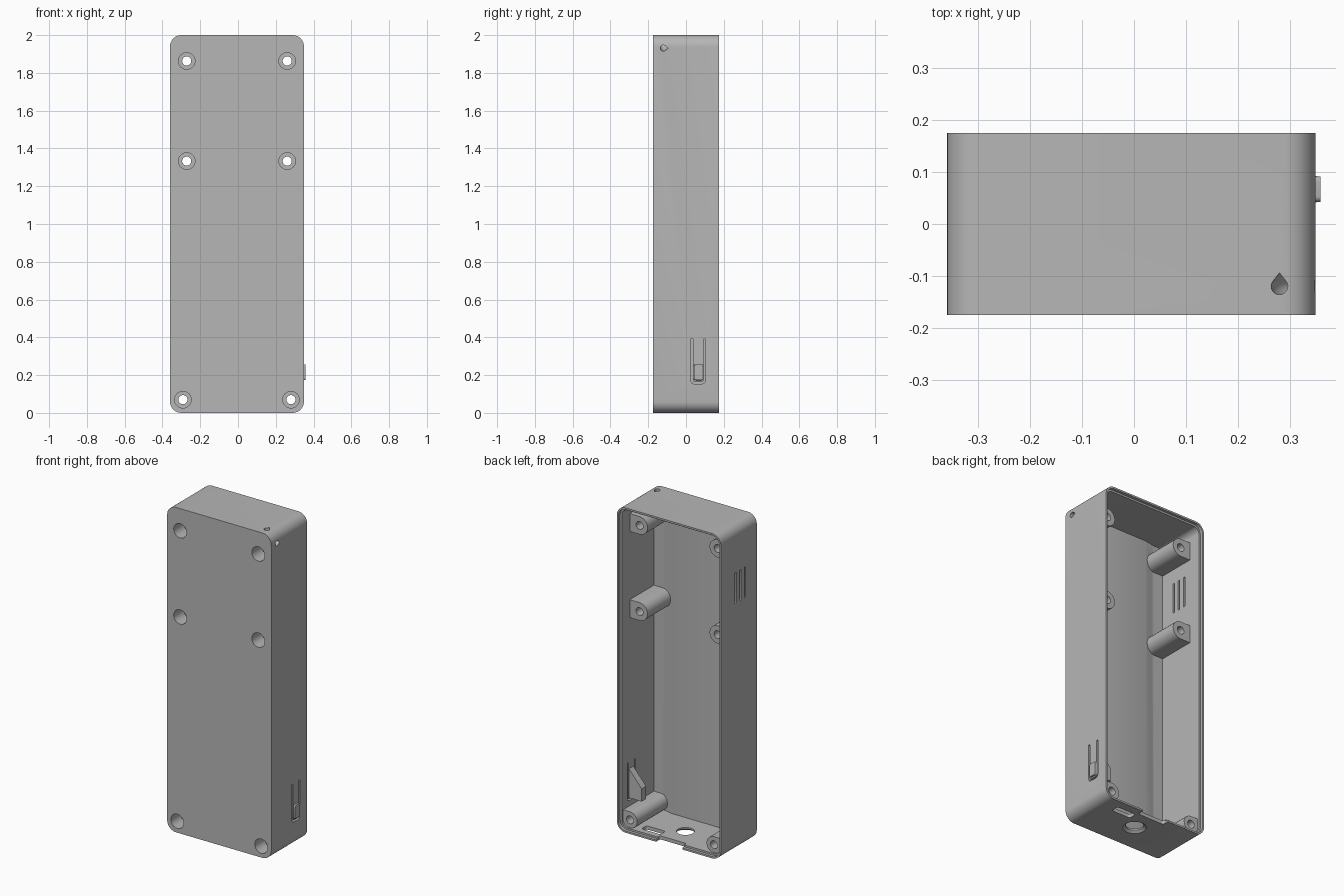
import bpy, bmesh, math
from mathutils import Vector

cube = bpy.data.objects.get("Cube")
if cube:
    bpy.data.objects.remove(cube, do_unlink=True)

grey = bpy.data.materials.new("plain_grey")
grey.use_nodes = True
GREY = (0.47, 0.47, 0.47, 1)
grey.diffuse_color = GREY
grey.node_tree.nodes["Principled BSDF"].inputs["Base Color"].default_value = GREY

CX = -0.0055             # body centre in x
HALF_W, HALF_D, H = 0.3545, 0.175, 2.0
RADIUS, WALL = 0.06, 0.022
RIGHT = CX + HALF_W


def make_object(name, bm):
    bmesh.ops.recalc_face_normals(bm, faces=bm.faces)
    mesh = bpy.data.meshes.new(name)
    bm.to_mesh(mesh)
    bm.free()
    mesh.materials.append(grey)
    obj = bpy.data.objects.new(name, mesh)
    bpy.context.collection.objects.link(obj)
    return obj


def prism(name, points, start, end, axis="y", taper=1.0):
    """Extrude a 2D outline along an axis, optionally scaling the far end."""
    place = {"x": lambda u, v, d: (d, u, v),
             "y": lambda u, v, d: (u, d, v),
             "z": lambda u, v, d: (u, v, d)}[axis]
    n = len(points)
    cu = sum(p[0] for p in points) / n
    cv = sum(p[1] for p in points) / n
    bm = bmesh.new()
    near = [bm.verts.new(place(u, v, start)) for u, v in points]
    far = [bm.verts.new(place(cu + (u - cu) * taper, cv + (v - cv) * taper, end))
           for u, v in points]
    bm.faces.new(near)
    bm.faces.new(far)
    for i in range(n):
        j = (i + 1) % n
        bm.faces.new((near[i], near[j], far[j], far[i]))
    return make_object(name, bm)


def arc(cu, cv, r, a0, a1, steps):
    angles = [math.radians(a0 + (a1 - a0) * i / steps) for i in range(steps + 1)]
    return [(cu + r * math.cos(a), cv + r * math.sin(a)) for a in angles]


def circle(cu, cv, r, steps=32):
    return arc(cu, cv, r, 0, 360, steps)[:-1]


def rounded(cu, cv, w, h, r, steps=8):
    a, b = w / 2 - r, h / 2 - r
    corners = [(a, b, 0), (-a, b, 90), (-a, -b, 180), (a, -b, 270)]
    return [p for x, y, t in corners for p in arc(cu + x, cv + y, r, t, t + 90, steps)]


def inset_outline(t):
    return rounded(CX, H / 2, 2 * (HALF_W - t), H - 2 * t, RADIUS - t)


def combine(operation, tool):
    """Apply a boolean to the case and remove the helper."""
    tool.hide_render = True
    mod = case.modifiers.new(operation.lower(), "BOOLEAN")
    mod.operation, mod.solver, mod.object = operation, "EXACT", tool
    bpy.context.view_layer.objects.active = case
    bpy.ops.object.modifier_apply(modifier=mod.name)
    bpy.data.objects.remove(tool, do_unlink=True)


def add(tool):
    combine("UNION", tool)


def cut(tool):
    combine("DIFFERENCE", tool)


# Open-backed case with a thin stepped rim
case = prism("case", inset_outline(0), -HALF_D, HALF_D)
cut(prism("cavity", inset_outline(WALL), -0.155, 0.3))
cut(prism("rim_step", inset_outline(0.011), 0.157, 0.3))

# Slightly raised inner floor with sloped borders
add(prism("inner_floor", [(CX - 0.31, -0.165), (CX + 0.31, -0.165),
                          (CX + 0.2, -0.142), (CX - 0.2, -0.142)],
          0.012, H - 0.012, "z"))

# Screw posts merged with the side walls: offset, height, radius, end depth
posts = [(0.266, 1.863, 0.055, 0.08), (0.266, 1.333, 0.055, 0.08),
         (0.286, 0.07, 0.05, 0.145)]
for side in (-1, 1):
    for off, z, r, end in posts:
        outline = [(CX + side * u, v) for u, v in
                   arc(off, z, r, 90, 270, 12)
                   + [(HALF_W - 0.016, z - r), (HALF_W - 0.016, z + r)]]
        add(prism("post", outline, -0.165, end))

# Solid corner carrying the strap tunnel
add(prism("strap_corner", [(0.225, H - 0.015), (0.289, H - 0.015),
                           (0.333, 1.94), (0.333, 1.877)], -0.165, -0.08))

# Counterbored screw holes
for side in (-1, 1):
    for off, z, r, end in posts:
        x = CX + side * off
        cut(prism("screw_hole", circle(x, z, 0.024), -0.3, 0.3))
        cut(prism("counterbore", circle(x, z, 0.044), -0.2, -0.08))

# Teardrop strap tunnel swept around the top corner
bm = bmesh.new()
drop = arc(0, 0, 0.016, 140, 400, 14) + [(0, 0.026)]
ring = [bm.verts.new((RIGHT - 0.069 + u, -0.12 + v, H)) for u, v in drop]
edges = [bm.edges.new((ring[i], ring[(i + 1) % len(ring)])) for i in range(len(ring))]
bmesh.ops.spin(bm, geom=ring + edges, cent=Vector((RIGHT, 0, H)), axis=(0, 1, 0),
               angle=math.tau, steps=40)
bmesh.ops.remove_doubles(bm, verts=bm.verts, dist=0.0005)
cut(make_object("strap_tunnel", bm))

# Three vent slits in one side wall
for y in (0.03, -0.015, -0.06):
    cut(prism("vent", rounded(y, 1.625, 0.013, 0.19, 0.006, 4), -0.45, -0.3, "x"))

# Bottom openings: round chamfered hole, connector slot, rim notch
cut(prism("round_hole", circle(0, 0.005, 0.05), -0.1, 0.1, "z"))
cut(prism("round_chamfer", circle(0, 0.005, 0.078), -0.01, 0.015, "z", 0.6))
cut(prism("connector_slot", rounded(0.155, 0.095, 0.13, 0.05, 0.015), -0.1, 0.06, "z"))
cut(prism("rim_notch", rounded(-0.008, 0.2, 0.18, 0.13, 0.01), -0.1, 0.06, "z"))

# Flexible push tab: bump outside, wedge inside, U-shaped slot around it
add(prism("push_bump", rounded(0.067, 0.215, 0.054, 0.09, 0.012), 0.335, 0.3585, "x", 0.9))
add(prism("push_wedge", [(0.335, 0.172), (0.24, 0.172), (0.24, 0.25), (0.335, 0.36)],
          0.045, 0.088))
slot = [(0.025, 0.39), (0.025, 0.17), (0.03, 0.159), (0.041, 0.154)]
inner = [(0.036, 0.39), (0.036, 0.173), (0.038, 0.168), (0.043, 0.165)]
MID = 0.0645


def mirrored(pts):
    return pts + [(2 * MID - u, v) for u, v in reversed(pts)]


cut(prism("tab_slot", mirrored(slot) + mirrored(inner)[::-1], 0.3, 0.4, "x"))

# Smooth the curved walls, keep the edges sharp
bpy.ops.object.select_all(action="DESELECT")
case.select_set(True)
bpy.context.view_layer.objects.active = case
bpy.ops.object.shade_smooth_by_angle(angle=math.radians(30))
